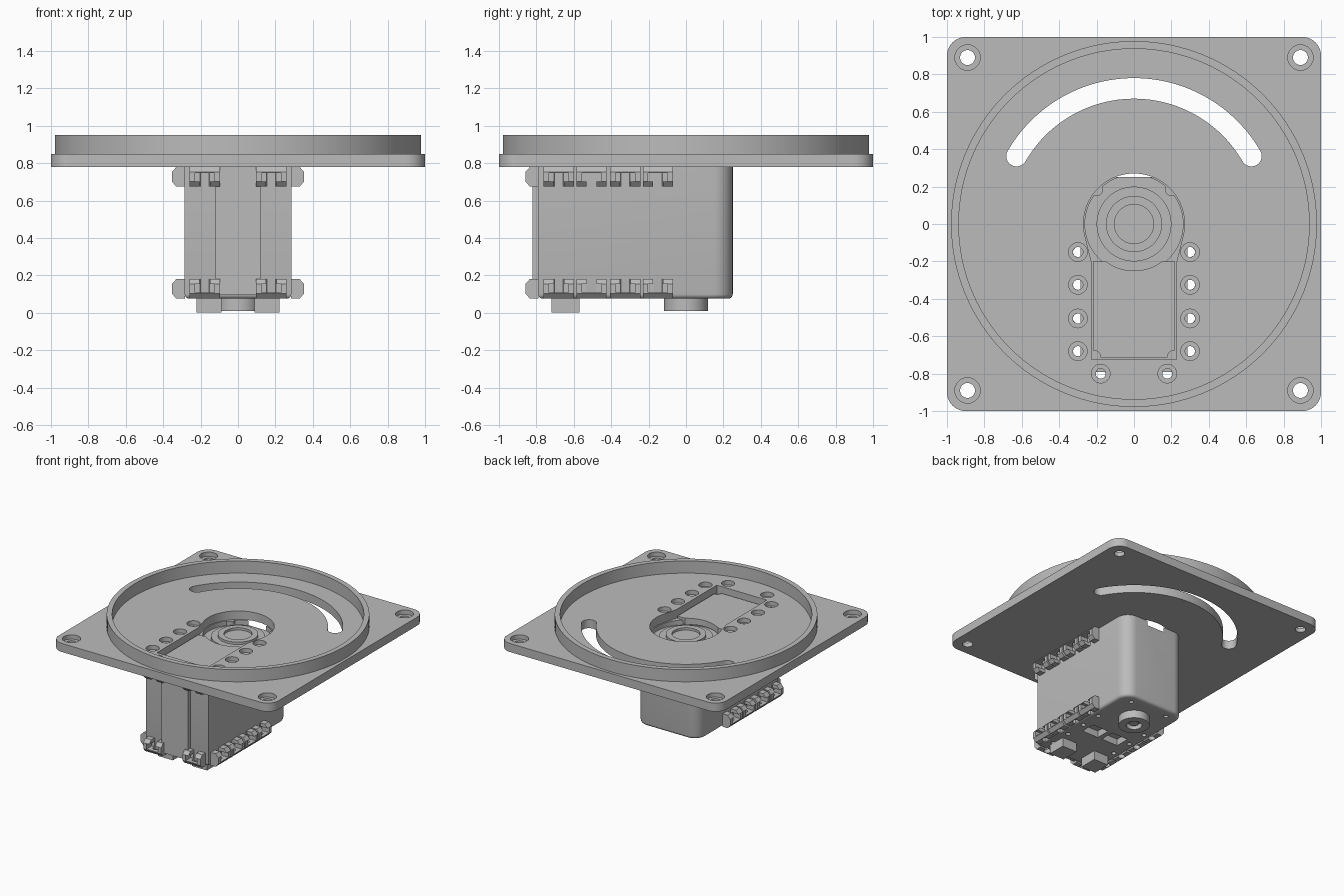
import bpy, bmesh
from math import pi, cos, sin, radians
from mathutils import Matrix

cube = bpy.data.objects.get("Cube")
if cube:
    bpy.data.objects.remove(cube, do_unlink=True)

grey = bpy.data.materials.new("plain grey")
grey.use_nodes = True
grey.diffuse_color = (0.5, 0.5, 0.5, 1)
grey.node_tree.nodes["Principled BSDF"].inputs["Base Color"].default_value = (0.5, 0.5, 0.5, 1)


def arc(r, a, b, n=32, cx=0, cy=0):
    angles = [radians(a + (b - a) * i / n) for i in range(n + 1)]
    return [(cx + r * cos(t), cy + r * sin(t)) for t in angles]


def rect(x0, x1, y0, y1):
    return [(x0, y0), (x1, y0), (x1, y1), (x0, y1)]


def prism(name, outline, z0, z1, bottom_bevel=0):
    """Extrude a flat outline from z0 up to z1."""
    bm = bmesh.new()
    base = bm.faces.new([bm.verts.new((x, y, z0)) for x, y in outline])
    grown = bmesh.ops.extrude_face_region(bm, geom=[base], use_keep_orig=True)
    top = [v for v in grown["geom"] if isinstance(v, bmesh.types.BMVert)]
    bmesh.ops.translate(bm, verts=top, vec=(0, 0, z1 - z0))
    bmesh.ops.recalc_face_normals(bm, faces=bm.faces)
    if bottom_bevel:
        low = [e for e in bm.edges if all(v.co.z < z0 + 1e-5 for v in e.verts)]
        bmesh.ops.bevel(bm, geom=low, offset=bottom_bevel, segments=4,
                        profile=0.5, affect='EDGES')
    mesh = bpy.data.meshes.new(name)
    bm.to_mesh(mesh)
    bm.free()
    mesh.materials.append(grey)
    obj = bpy.data.objects.new(name, mesh)
    bpy.context.collection.objects.link(obj)
    return obj


def disc(name, r, z0, z1, x=0, y=0, n=32):
    return prism(name, arc(r, 0, 360, n, x, y)[:-1], z0, z1)


def cut(obj, cutters):
    """Subtract each cutter, then discard it."""
    bpy.context.view_layer.objects.active = obj
    for cutter in cutters:
        cutter.hide_render = True
        mod = obj.modifiers.new("cut", 'BOOLEAN')
        mod.operation, mod.solver, mod.object = 'DIFFERENCE', 'EXACT', cutter
        bpy.ops.object.modifier_apply(modifier=mod.name)
        bpy.data.objects.remove(cutter, do_unlink=True)
    return obj


SIDES = (-1, 1)
ROWS = (-0.15, -0.325, -0.505, -0.68)
BOTTOM, TOP, DECK = 0.075, 0.78, 0.85

# Mounting plate with rounded corners
outline = []
for a, sx, sy in ((0, 1, 1), (90, -1, 1), (180, -1, -1), (270, 1, -1)):
    outline += arc(0.1, a, a + 90, 10, sx * 0.9, sy * 0.9)
plate = prism("mounting_plate", outline, TOP, DECK)

# Curved slot and motor opening
mid = [0.725 * cos(radians(30)), 0.725 * sin(radians(30))]
slot = (arc(0.78, 30, 150, 48) + arc(0.055, 150, 330, 12, -mid[0], mid[1])[1:-1]
        + arc(0.67, 150, 30, 48) + arc(0.055, 210, 390, 12, *mid)[1:-1])
opening = arc(0.27, -15, 195, 60) + [(-0.228, -0.2), (-0.228, -0.725),
                                     (0.228, -0.725), (0.228, -0.2)]
cutters = [prism("slot", slot, 0.7, 1), prism("opening", opening, 0.7, 1)]

# Stepped screw holes
screws = [(s * 0.3, y, 0.05, 0.027) for s in SIDES for y in ROWS]
screws += [(s * 0.178, -0.8, 0.05, 0.027) for s in SIDES]
screws += [(sx * 0.89, sy * 0.89, 0.068, 0.04) for sx in SIDES for sy in SIDES]
for x, y, wide, narrow in screws:
    cutters.append(disc("recess", wide, DECK - 0.035, 1, x, y, 24))
    cutters.append(disc("hole", narrow, 0.7, 1, x, y, 24))
cut(plate, cutters)

# Raised circular rim
rim = disc("round_rim", 0.978, DECK, 0.95, n=128)
cut(rim, [disc("rim_inside", 0.937, 0.8, 1, n=128)])

# Motor housing with a round well in its top and pockets underneath
outline = ([(-0.285, -0.79), (0.285, -0.79)] + arc(0.1, 0, 90, 10, 0.185, 0.15)
           + arc(0.1, 90, 180, 10, -0.185, 0.15))
housing = prism("motor_housing", outline, BOTTOM, TOP, 0.025)
cutters = [disc("well", 0.262, 0.742, 1, n=64)]
for s in SIDES:
    cutters.append(prism("pocket", rect(s * 0.095 - 0.075, s * 0.095 + 0.075, -0.4, -0.28), 0, 0.13))
    for y in ROWS + (0.17,):
        x = 0.17 if y > 0 else 0.225
        cutters.append(disc("screw_hole", 0.018, 0, 0.11, s * x, y, 16))
cut(housing, cutters)
prism("front_rib", rect(-0.12, 0.12, -0.82, -0.78), BOTTOM + 0.02, TOP)

# Raised lid inside the opening, hollowed round the output shaft
lid = prism("motor_lid", rect(-0.218, 0.218, -0.715, -0.2), TOP - 0.03, 0.8)
cut(lid, [disc("lid_hollow", 0.25, 0.7, 1, n=64)]
    + [disc("lid_corner", 0.04, TOP, 1, s * 0.218, -0.715, 24) for s in SIDES])
for s in SIDES:
    disc("screw_post", 0.035, 0.73, TOP, s * 0.2, 0.185, 24)

# Output shaft disc
disc("output_flange", 0.2, 0.735, 0.77, n=64)
hub = disc("output_hub", 0.15, 0.765, 0.79, n=64)
cut(hub, [disc("hub_hole", 0.105, 0.7, 1, n=48)])

# Rear bearing boss and cable sockets underneath
boss = disc("bottom_boss", 0.117, 0.01, 0.09, n=48)
cut(boss, [disc("boss_hole", 0.06, -0.1, 0.05)])
pin = disc("boss_pin", 0.035, 0.025, 0.06, n=24)
for s in SIDES:
    prism("cable_socket", rect(s * 0.155 - 0.067, s * 0.155 + 0.067, -0.72, -0.57), 0, 0.09)

# Fixing clip: chamfered block with a nut slot, its outward direction is +x
half, w = 0.053, 0.081
clip = prism("fixing_clip", [(0, -half), (0.045, -half), (0.07, -0.025),
                             (0.07, 0.025), (0.045, half), (0, half)], -w, w)
clip.data.transform(Matrix.Rotation(pi / 2, 4, 'X'))
cut(clip, [prism("nut_slot", rect(0.005, 0.1, -0.052, 0.052), -0.025, 0.02),
           prism("screw_slot", rect(0.005, 0.1, -0.027, 0.027), -0.1, 0.0),
           disc("clip_hole", 0.027, -0.1, 0.1, 0.015, 0, 24)])

# Clips along both sides and the front, at top and bottom
places = [(s * 0.284, y, 0 if s > 0 else pi) for s in SIDES for y in ROWS]
places += [(s * 0.178, -0.789, -pi / 2) for s in SIDES]
for x, y, turn in places:
    for z, flip in ((TOP - half, 0), (BOTTOM + half, pi)):
        copy = bpy.data.objects.new("fixing_clip", clip.data)
        copy.matrix_world = (Matrix.Translation((x, y, z)) @ Matrix.Rotation(turn, 4, 'Z')
                             @ Matrix.Rotation(flip, 4, 'X'))
        bpy.context.collection.objects.link(copy)
mesh_done = clip.data
bpy.data.objects.remove(clip, do_unlink=True)

# Smooth curved faces, keep edges sharp
bpy.ops.object.select_all(action='DESELECT')
for obj in bpy.context.collection.objects:
    if obj.type == 'MESH':
        obj.select_set(True)
        bpy.context.view_layer.objects.active = obj
bpy.ops.object.shade_smooth_by_angle(angle=radians(30))
